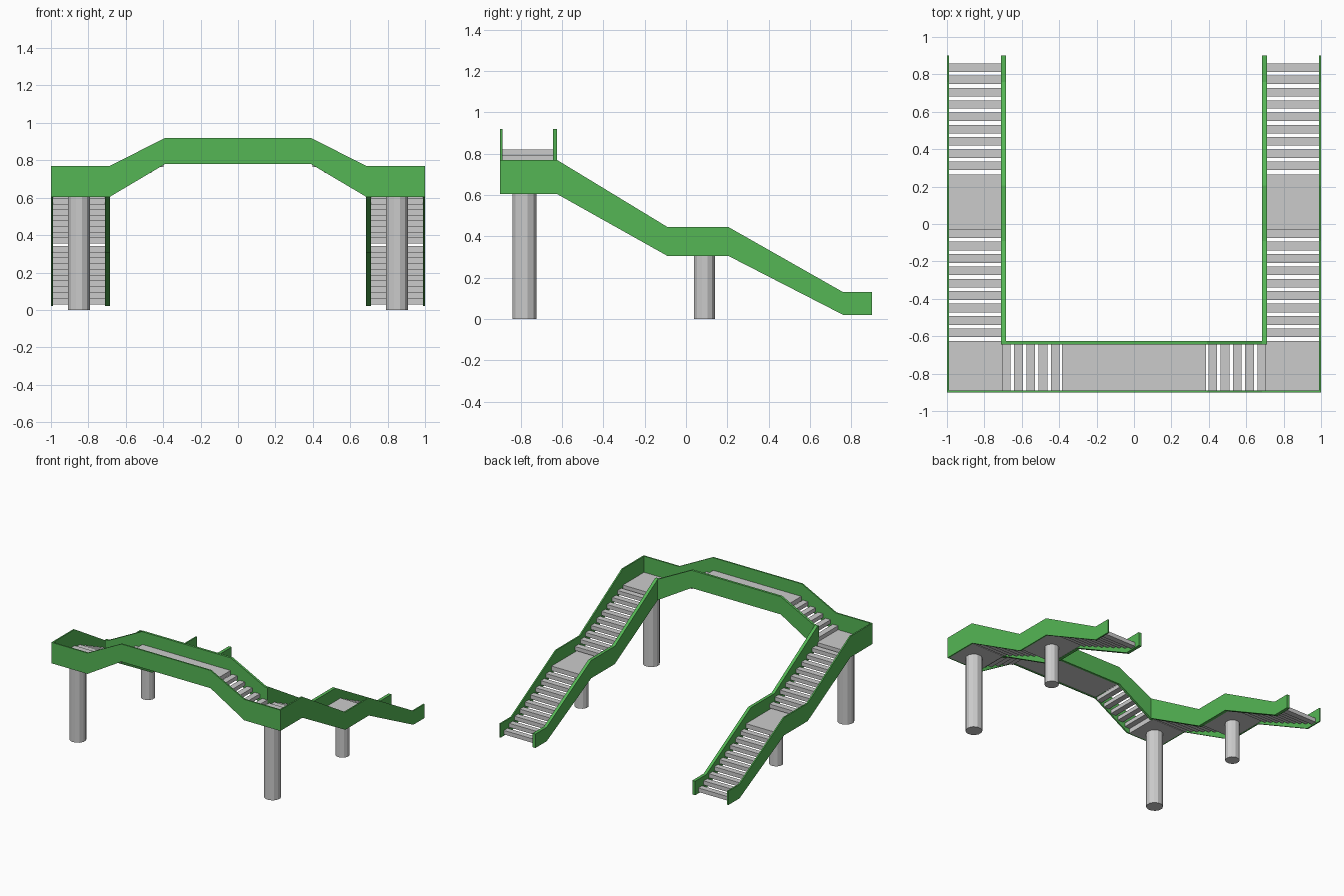
import bpy, bmesh

if "Cube" in bpy.data.objects:
    bpy.data.objects.remove(bpy.data.objects["Cube"])

green = bpy.data.materials.new("green_paint")
green.diffuse_color = (0.09, 0.47, 0.09, 1)
green.use_nodes = True
green.node_tree.nodes["Principled BSDF"].inputs["Base Color"].default_value = green.diffuse_color


def finish(bm, name, mat=None):
    bmesh.ops.recalc_face_normals(bm, faces=bm.faces[:])
    me = bpy.data.meshes.new(name)
    bm.to_mesh(me)
    bm.free()
    ob = bpy.data.objects.new(name, me)
    bpy.context.collection.objects.link(ob)
    if mat:
        me.materials.append(mat)
    return ob


def box(name, x0, x1, y0, y1, z0, z1):
    bm = bmesh.new()
    bmesh.ops.create_cube(bm, size=1)
    for v in bm.verts:
        v.co.x = x0 if v.co.x < 0 else x1
        v.co.y = y0 if v.co.y < 0 else y1
        v.co.z = z0 if v.co.z < 0 else z1
    return finish(bm, name)


def panel(name, rows, a, b, along):
    """Parapet from (position, bottom, top) rows, extruded between a and b."""
    outline = [(p, t) for p, _, t in rows] + [(p, z) for p, z, _ in reversed(rows)]
    bm = bmesh.new()
    place = (lambda p, d, z: (d, p, z)) if along == "y" else (lambda p, d, z: (p, d, z))
    f = bm.faces.new([bm.verts.new(place(p, a, z)) for p, z in outline])
    ext = bmesh.ops.extrude_face_region(bm, geom=[f])["geom"]
    move = (b - a, 0, 0) if along == "y" else (0, b - a, 0)
    bmesh.ops.translate(bm, vec=move, verts=[v for v in ext if isinstance(v, bmesh.types.BMVert)])
    return finish(bm, name, green)


def column(name, x, y, r, h):
    bpy.ops.mesh.primitive_cylinder_add(vertices=12, radius=r, depth=h, location=(x, y, h / 2),
                                        rotation=(0, 0, 0.2618))
    bpy.context.object.name = name


# bridge parapets
span = [(-0.39, 0.78, 0.92), (0.39, 0.78, 0.92)]
for name, end, y0, y1 in (("front_parapet", 1.0, -0.90, -0.889), ("back_parapet", 0.71, -0.643, -0.625)):
    rows = [(-end, 0.605, 0.77), (-0.685, 0.605, 0.77)] + span + [(0.685, 0.605, 0.77), (end, 0.605, 0.77)]
    panel(name, rows, y0, y1, "x")

# bridge deck
box("bridge_deck", -0.385, 0.385, -0.889, -0.643, 0.785, 0.82)

stair_rows = [(-0.625, 0.605, 0.77), (-0.09, 0.305, 0.445), (0.205, 0.305, 0.445),
              (0.76, 0.02, 0.13), (0.90, 0.02, 0.13)]

for side, s in (("right", 1), ("left", -1)):
    # stair parapets
    panel(f"{side}_outer_parapet", [(-0.90, 0.605, 0.77)] + stair_rows, s * 0.989, s * 1.0, "y")
    panel(f"{side}_inner_parapet", stair_rows, s * 0.685, s * 0.71, "y")

    # landings
    xa, xb = sorted((s * 0.705, s * 0.989))
    box(f"{side}_top_landing", xa, xb, -0.889, -0.625, 0.605, 0.643)
    box(f"{side}_middle_landing", xa, xb, -0.07, 0.265, 0.307, 0.343)

    # stair treads: upper and lower flight
    for i in range(9):
        y, z = -0.605 + 0.0663 * i, 0.595 - 0.03 * i
        box(f"{side}_upper_tread", xa, xb, y, y + 0.047, z, z + 0.031)
        y, z = 0.288 + 0.0657 * i, 0.278 - 0.031 * i
        box(f"{side}_lower_tread", xa, xb, y, y + 0.045, z, z + 0.032)

    # steps up to the bridge deck
    for i in range(5):
        x = 0.66 - 0.0655 * i
        x0, x1 = sorted((s * x, s * (x + 0.046)))
        z = 0.643 + 0.03 * i
        box(f"{side}_bridge_step", x0, x1, -0.889, -0.643, z, z + 0.031)

    # support columns
    column(f"{side}_tall_column", s * 0.85, -0.782, 0.061, 0.606)
    column(f"{side}_short_column", s * 0.85, 0.09, 0.052, 0.308)
